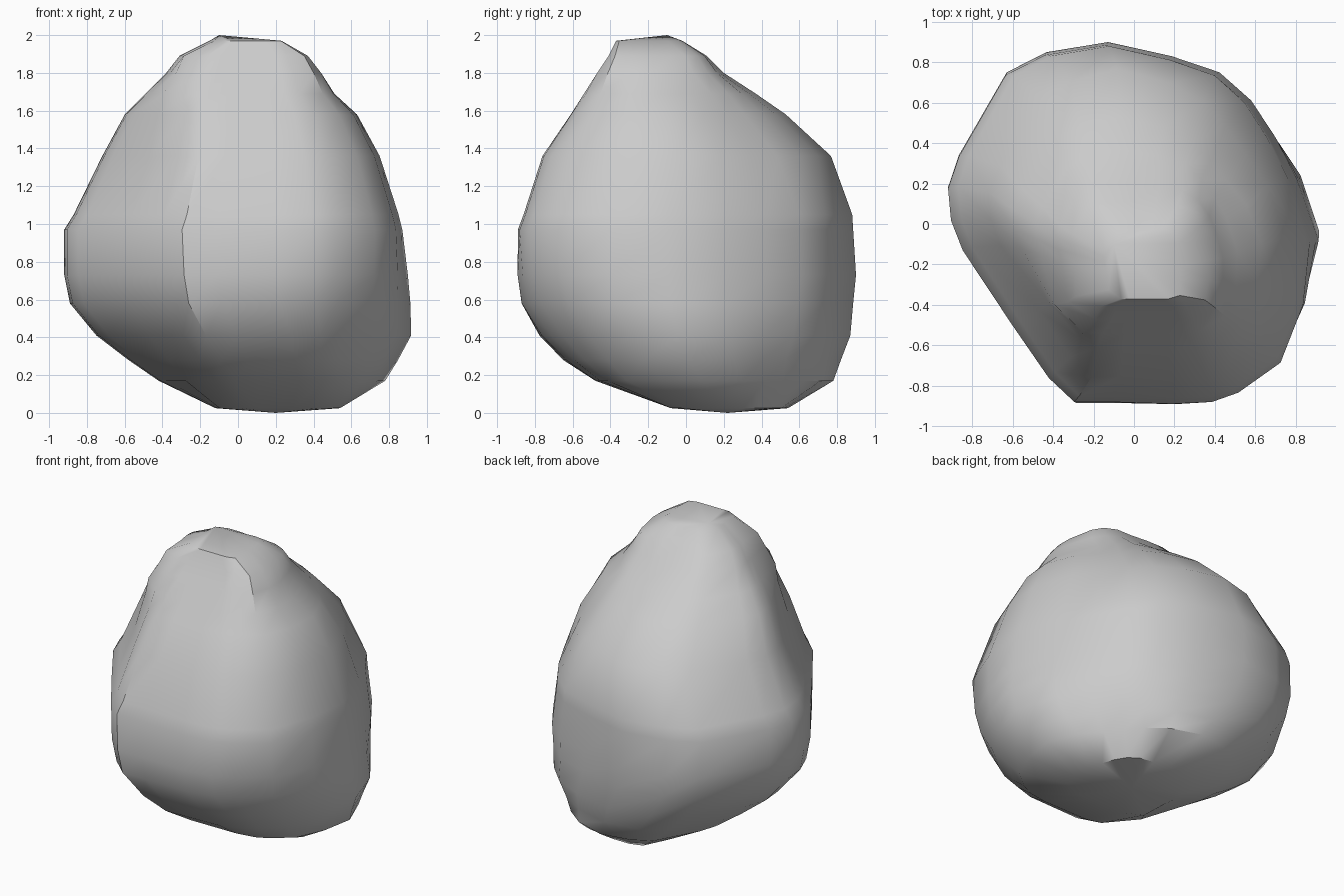
import bpy, bmesh, math

if "Cube" in bpy.data.objects:
    bpy.data.objects.remove(bpy.data.objects["Cube"])

# plan outline of the boulder, chamfered at the front left
OUTLINE = [(.925, -.09), (.83, .22), (.72, .43), (.6, .61), (.44, .75), (.2, .83),
           (-.12, .9), (-.43, .85), (-.63, .75), (-.87, .34), (-.93, .18), (-.91, .02),
           (-.85, -.13), (-.6, -.5), (-.41, -.77), (-.28, -.89), (-.1, -.89), (.22, -.9),
           (.42, -.88), (.55, -.83), (.76, -.68), (.88, -.4)]

# height, left, right, front, back, then the fullness of each corner:
# front right, back right, back left, front left
LEVELS = [(.025, -.12, .54, -.08, .54, .1, .08, .1, .45),
          (.17, -.42, .78, -.48, .78, -.03, -.15, 0, .18),
          (.28, -.58, .85, -.65, .82, -.1, -.11, 0, .08),
          (.41, -.75, .92, -.78, .87, -.1, -.06, 0, .02),
          (.58, -.89, .915, -.88, .885, -.06, -.02, 0, 0),
          (.73, -.92, .9, -.895, .9, -.02, 0, 0, 0),
          (.97, -.92, .87, -.89, .885, .02, 0, 0, 0),
          (1.05, -.87, .85, -.86, .88, .02, 0, 0, 0),
          (1.36, -.72, .75, -.76, .77, .02, -.08, -.05, .02),
          (1.58, -.6, .63, -.61, .53, .03, -.09, -.05, .1),
          (1.69, -.49, .51, -.54, .37, .07, 0, -.02, .25),
          (1.8, -.38, .44, -.47, .2, .1, .1, .08, .35),
          (1.89, -.31, .37, -.41, .11, .15, .2, .1, .45),
          (1.97, -.15, .23, -.37, -.02, .2, .25, .1, .35)]


def ring(bm, level):
    z, left, right, front, back, *corners = level
    verts = []
    for x, y in OUTLINE:
        u, v = x / .925, y / .9
        fullness = corners[(0 if u > 0 else 3) if v < 0 else (1 if u > 0 else 2)]
        grow = 1 + fullness * math.sin(2 * math.atan2(v, u)) ** 2
        u = max(-1, min(1, u * grow))
        v = max(-1, min(1, v * grow))
        verts.append(bm.verts.new(((left + right) / 2 + u * (right - left) / 2,
                                   (front + back) / 2 + v * (back - front) / 2, z)))
    return verts


# stacked rings closed by a low tip at each end
bm = bmesh.new()
rings = [ring(bm, level) for level in LEVELS]
bottom = bm.verts.new((.2, .22, 0))
top = bm.verts.new((-.1, -.1, 2))
n = len(OUTLINE)
for i in range(n):
    j = (i + 1) % n
    for a, b in zip(rings, rings[1:]):
        bm.faces.new((a[i], a[j], b[j], b[i]))
    bm.faces.new((bottom, rings[0][j], rings[0][i]))
    bm.faces.new((top, rings[-1][i], rings[-1][j]))
bmesh.ops.recalc_face_normals(bm, faces=bm.faces)

mesh = bpy.data.meshes.new("boulder")
bm.to_mesh(mesh)
bm.free()
boulder = bpy.data.objects.new("boulder", mesh)
bpy.context.collection.objects.link(boulder)
bpy.context.view_layer.objects.active = boulder
boulder.select_set(True)
bpy.ops.object.shade_smooth_by_angle(angle=.6)
